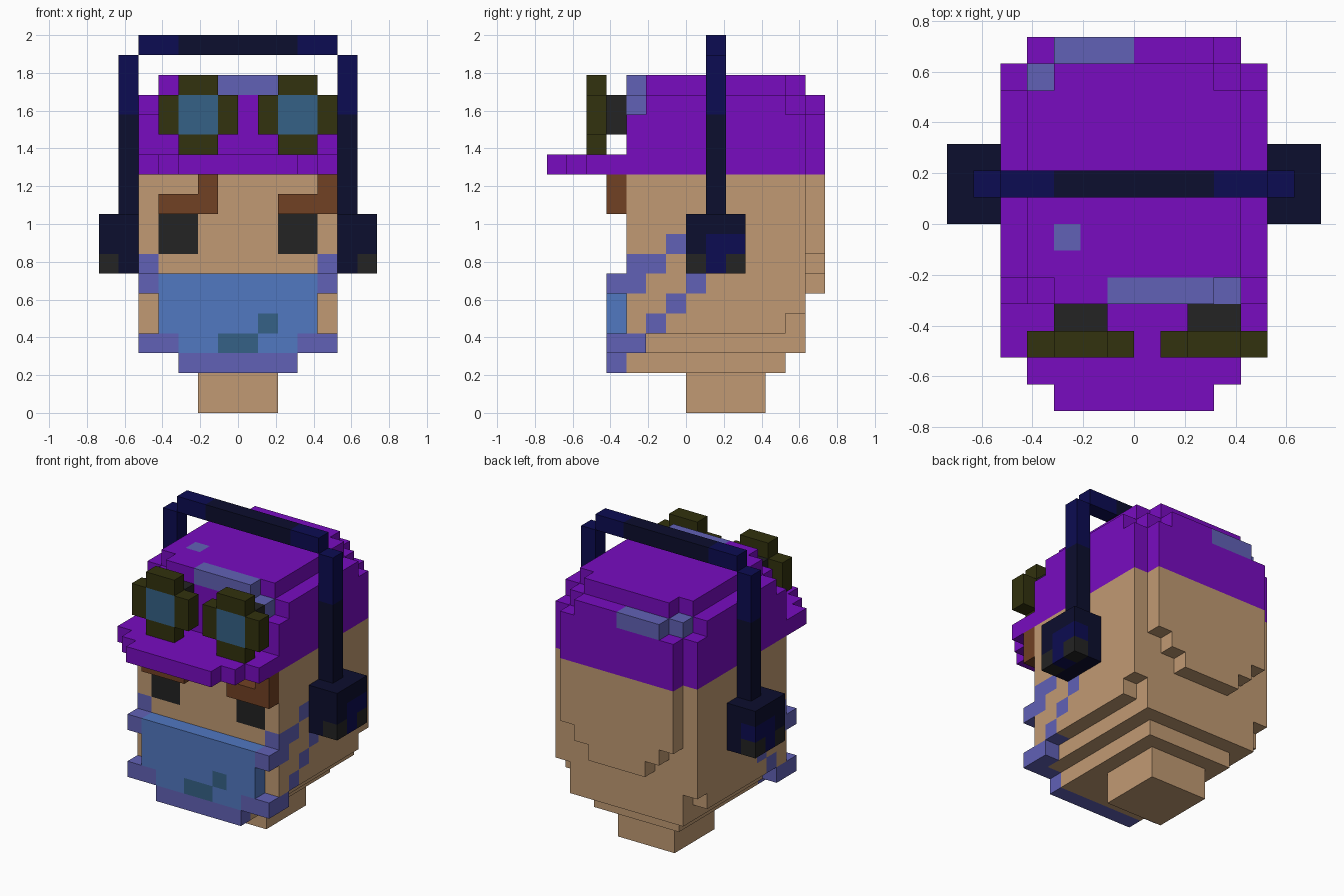
import bpy, bmesh
from itertools import product

cube = bpy.data.objects.get("Cube")
if cube:
    bpy.data.objects.remove(cube, do_unlink=True)

U = 2 / 19  # edge length of one block; the model fills 14 x 14 x 19 blocks


def linear(c):
    c /= 255
    return c / 12.92 if c <= 0.04045 else ((c + 0.055) / 1.055) ** 2.4


def make_material(name, r, g, b):
    mat = bpy.data.materials.new(name)
    col = (linear(r), linear(g), linear(b), 1)
    mat.diffuse_color = col
    mat.use_nodes = True
    bsdf = mat.node_tree.nodes["Principled BSDF"]
    bsdf.inputs["Base Color"].default_value = col
    bsdf.inputs["Roughness"].default_value = 0.9
    return mat


SKIN = make_material("skin", 193, 154, 115)
PURPLE = make_material("purple", 120, 12, 192)
LAVENDER = make_material("lavender", 97, 97, 182)
BLUE = make_material("cloth blue", 81, 120, 193)
TEAL = make_material("dull teal", 53, 97, 134)
OLIVE = make_material("dark olive", 50, 50, 14)
BLACK = make_material("soft black", 35, 35, 35)
BROWN = make_material("brown", 113, 65, 36)
NAVY = make_material("navy", 12, 12, 82)
INK = make_material("ink blue", 12, 14, 46)


def box(i0, i1, j0, j1, k0, k1):
    """Blocks filling a range along x, y and z (ends excluded)."""
    return set(product(range(i0, i1), range(j0, j1), range(k0, k1)))


def mirror(cells):
    return {(13 - i, j, k) for i, j, k in cells}


def both(cells):
    return cells | mirror(cells)


def shift(cells, di):
    return {(i + di, j, k) for i, j, k in cells}


def build(name, cells, base, *paint):
    """Make one closed shell around the blocks; paint is (material, blocks)."""
    mats = [base] + [m for m, _ in paint]
    mesh = bpy.data.meshes.new(name)
    for m in mats:
        mesh.materials.append(m)
    bm = bmesh.new()
    verts = {}

    def vert(p):
        if p not in verts:
            verts[p] = bm.verts.new(((p[0] - 7) * U, (p[1] - 7) * U, p[2] * U))
        return verts[p]

    for cell in sorted(cells):
        index = 0
        for n, (_, painted) in enumerate(paint, 1):
            if cell in painted:
                index = n
        for axis, side in product(range(3), (0, 1)):
            near = list(cell)
            near[axis] += 1 if side else -1
            if tuple(near) in cells:
                continue
            b, c = (axis + 1) % 3, (axis + 2) % 3
            ring = []
            for db, dc in ((0, 0), (1, 0), (1, 1), (0, 1)):
                p = list(cell)
                p[axis] += side
                p[b] += db
                p[c] += dc
                ring.append(vert(tuple(p)))
            face = bm.faces.new(ring if side else ring[::-1])
            face.material_index = index
    # merge flat neighbours of one colour
    bmesh.ops.dissolve_limit(bm, angle_limit=0.01, verts=bm.verts[:],
                             edges=bm.edges[:], delimit={'MATERIAL'})
    bm.to_mesh(mesh)
    bm.free()
    obj = bpy.data.objects.new(name, mesh)
    bpy.context.collection.objects.link(obj)
    return obj


# Neck
build("neck", box(5, 9, 7, 11, 0, 2), SKIN)

# Head: stepped jaw, rounded back plate, painted eyes and strap marks
head = (box(4, 10, 4, 12, 2, 3) | box(3, 11, 4, 13, 3, 4) | box(2, 12, 4, 13, 4, 12)
        | box(5, 9, 13, 14, 6, 7) | box(4, 10, 13, 14, 7, 8) | box(3, 11, 13, 14, 8, 12))
head -= both({(2, 12, 4)})
eyes = both(box(3, 5, 4, 5, 8, 10))
strap_marks = both({(2, 5, 4), (2, 6, 5), (2, 7, 6), (2, 4, 6),
                    (2, 4, 7), (2, 5, 7), (2, 6, 8)})
build("head", head, SKIN, (BLACK, eyes), (LAVENDER, strap_marks))

# Eyebrows: the same bent shape twice
brow = box(3, 6, 3, 4, 10, 11) | {(5, 3, 11)}
build("right_eyebrow", brow, BROWN)
build("left_eyebrow", shift(brow, 6), BROWN)

# Face mask with lavender trim and two stains
cloth = box(3, 11, 3, 4, 4, 7) | box(4, 10, 3, 4, 3, 4)
trim = (box(4, 10, 3, 4, 2, 3)
        | both({(2, 3, 6), (2, 3, 3), (3, 3, 3), (2, 4, 3)}))
stains = box(6, 8, 3, 4, 3, 4) | {(8, 3, 4)}
build("face_mask", cloth | trim, BLUE, (LAVENDER, trim), (TEAL, stains))

# Cap: crown stepped at the corners, plus brim
crown = (box(2, 12, 4, 13, 12, 16) | box(3, 11, 13, 14, 12, 15)
         | box(4, 10, 13, 14, 15, 16) | box(3, 11, 5, 12, 16, 17)
         | box(4, 10, 4, 13, 16, 17))
crown -= both({(2, 4, 15), (2, 12, 15)})
brim = box(2, 12, 2, 4, 12, 13) | box(3, 11, 1, 2, 12, 13) | box(4, 10, 0, 1, 12, 13)
patches = (box(6, 10, 4, 5, 16, 17) | box(4, 7, 13, 14, 15, 16)
           | {(10, 4, 15), (3, 12, 15), (4, 6, 16)})
build("cap", crown | brim, PURPLE, (LAVENDER, patches))

# Goggles: two round frames with lenses on short mounts
frame = box(3, 7, 2, 3, 14, 16) | box(4, 6, 2, 3, 13, 17)
lens = box(4, 6, 2, 3, 14, 16)
mount = box(4, 6, 3, 4, 14, 16)
for side, di in (("right", 0), ("left", 5)):
    build(side + "_goggle", shift(frame, di), OLIVE, (TEAL, shift(lens, di)))
    build(side + "_goggle_mount", shift(mount, di), BLACK)

# Headphones: band, side arms and ear cups
build("headphone_band", box(2, 12, 8, 9, 18, 19), INK,
      (NAVY, both(box(2, 4, 8, 9, 18, 19))))
arm = box(1, 2, 8, 9, 10, 18)
arm_top = box(1, 2, 8, 9, 15, 18)
cup = box(0, 2, 7, 10, 7, 10)
cup_pad = {(0, 8, 7), (0, 8, 8), (0, 9, 8)}
cup_feet = {(0, 7, 7), (0, 9, 7)}
for side, place in (("right", set), ("left", mirror)):
    build(side + "_headphone_arm", place(arm), INK, (NAVY, place(arm_top)))
    build(side + "_ear_cup", place(cup), INK,
          (NAVY, place(cup_pad)), (BLACK, place(cup_feet)))
